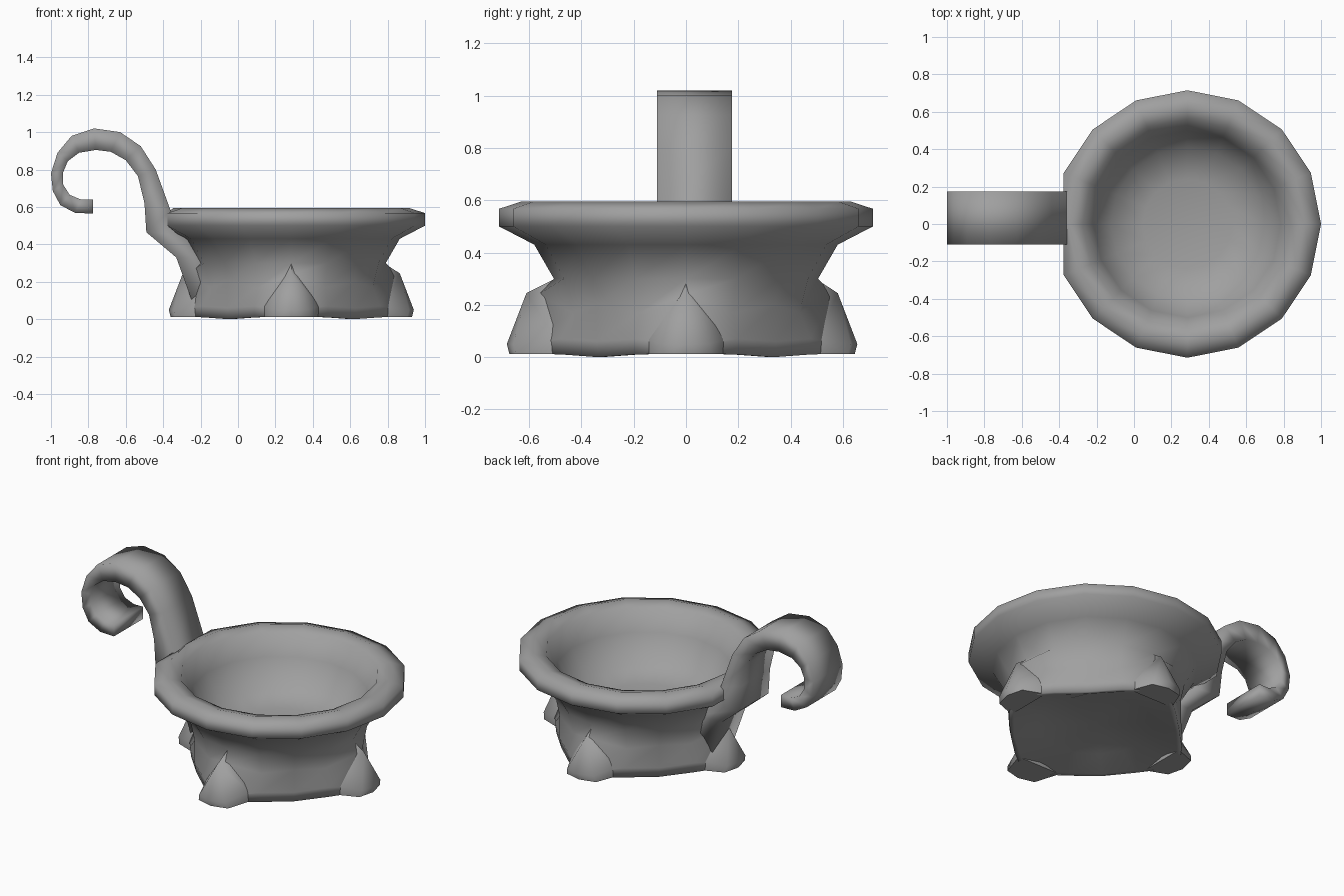
import bpy, bmesh, math
from mathutils import Matrix, Vector

if "Cube" in bpy.data.objects:
    bpy.data.objects.remove(bpy.data.objects["Cube"])

CX = 0.285   # bowl axis
SIDES = 16

# Dark grey clay
clay = bpy.data.materials.new("clay")
clay.diffuse_color = (0.35, 0.35, 0.35, 1)
clay.use_nodes = True
clay.node_tree.nodes["Principled BSDF"].inputs["Base Color"].default_value = clay.diffuse_color


def finish(name, bm, angle):
    bmesh.ops.recalc_face_normals(bm, faces=bm.faces)
    me = bpy.data.meshes.new(name)
    bm.to_mesh(me)
    bm.free()
    me.materials.append(clay)
    ob = bpy.data.objects.new(name, me)
    bpy.context.collection.objects.link(ob)
    bpy.ops.object.select_all(action='DESELECT')
    ob.select_set(True)
    bpy.context.view_layer.objects.active = ob
    bpy.ops.object.shade_smooth_by_angle(angle=math.radians(angle))
    return ob


def bridge(bm, a, b):
    n = len(a)
    for i in range(n):
        bm.faces.new((a[i], a[(i + 1) % n], b[(i + 1) % n], b[i]))


# Body: square foot section (corner, flank, middle as radius/height) rising into a round bowl
base = [((0.34, 0.06), (0.33, 0.06), (0.33, 0.06)),
        ((0.60, 0.015), (0.48, 0.01), (0.455, 0.0)),
        ((0.62, 0.015), (0.51, 0.01), (0.475, 0.0)),
        ((0.63, 0.05), (0.515, 0.07), (0.485, 0.06)),
        ((0.565, 0.24), (0.47, 0.17), (0.485, 0.20))]
lathe = [(0.505, 0.30), (0.58, 0.43), (0.715, 0.50), (0.715, 0.567),
         (0.63, 0.595), (0.56, 0.575), (0.50, 0.45), (0.41, 0.29), (0.24, 0.25)]
profile = base + [(p, p, p) for p in lathe]
bm = bmesh.new()
rings = []
for j, level in enumerate(profile):
    ring = []
    for k in range(SIDES):
        a = 2 * math.pi * k / SIDES
        r, z = level[(0, 1, 2, 1)[k % 4]]
        if j in (7, 8) and k == 8:    # rim flattened where the handle joins
            r *= 0.93
        ring.append(bm.verts.new((CX + r * math.cos(a), r * math.sin(a), z)))
    rings.append(ring)
for a, b in zip(rings, rings[1:]):
    bridge(bm, a, b)
for ring, z in ((rings[0], 0.065), (rings[-1], 0.24)):
    c = bm.verts.new((CX, 0, z))
    for k in range(SIDES):
        bm.faces.new((ring[k], ring[(k + 1) % SIDES], c))
finish("bowl", bm, 100)

# Feet: blunt faceted tips on the four corners
half = [(0.63, 0.09, 0.05), (0.62, 0.10, 0.012), (0.50, 0.15, 0.07), (0.49, 0.15, 0.012)]
ridge = [(0.48, 0, 0.31), (0.58, 0, 0.245), (0.655, 0, 0.05), (0.645, 0, 0.012)]
points = ridge + half + [(x, -y, z) for x, y, z in half]
for i, side in enumerate(("right", "back", "left", "front")):
    bm = bmesh.new()
    turn = Matrix.Rotation(i * math.pi / 2, 3, 'Z')
    push = 0.03 if side == "front" else 0.0
    for x, y, z in points:
        bm.verts.new(turn @ Vector((x + push * (x > 0.55), y, z)) + Vector((CX, 0, 0)))
    bmesh.ops.convex_hull(bm, input=bm.verts)
    loose = [v for v in bm.verts if not v.link_faces]
    bmesh.ops.delete(bm, geom=loose, context='VERTS')
    finish(side + "_foot", bm, 65)

# Handle: curled band, paired outer and inner (x, z) points from base to tip
outer = [(-0.12, 0.08), (-0.16, 0.33), (-0.30, 0.45), (-0.36, 0.58), (-0.44, 0.80),
         (-0.52, 0.925), (-0.63, 1.0), (-0.77, 1.02), (-0.89, 0.98), (-0.965, 0.89),
         (-1.0, 0.78), (-0.99, 0.685), (-0.95, 0.61), (-0.87, 0.568), (-0.775, 0.565)]
inner = [(-0.24, 0.08), (-0.33, 0.33), (-0.49, 0.465), (-0.50, 0.62), (-0.535, 0.765),
         (-0.60, 0.85), (-0.68, 0.895), (-0.76, 0.905), (-0.85, 0.89), (-0.91, 0.845),
         (-0.935, 0.785), (-0.935, 0.72), (-0.90, 0.665), (-0.84, 0.64), (-0.775, 0.64)]
back_edge = {0: 0.10, 1: 0.12, 2: 0.165}   # narrows below the rim
bm = bmesh.new()
sections = []
for i, ((ox, oz), (ix, iz)) in enumerate(zip(outer, inner)):
    y0, y1 = -0.11, back_edge.get(i, 0.175)
    sections.append([bm.verts.new(p) for p in (
        (ox, y0, oz), (ox, y1, oz), (ix, y1, iz), (ix, y0, iz))])
for a, b in zip(sections, sections[1:]):
    bridge(bm, a, b)
bm.faces.new(sections[0])
bm.faces.new(sections[-1])
finish("curled_handle", bm, 120)
